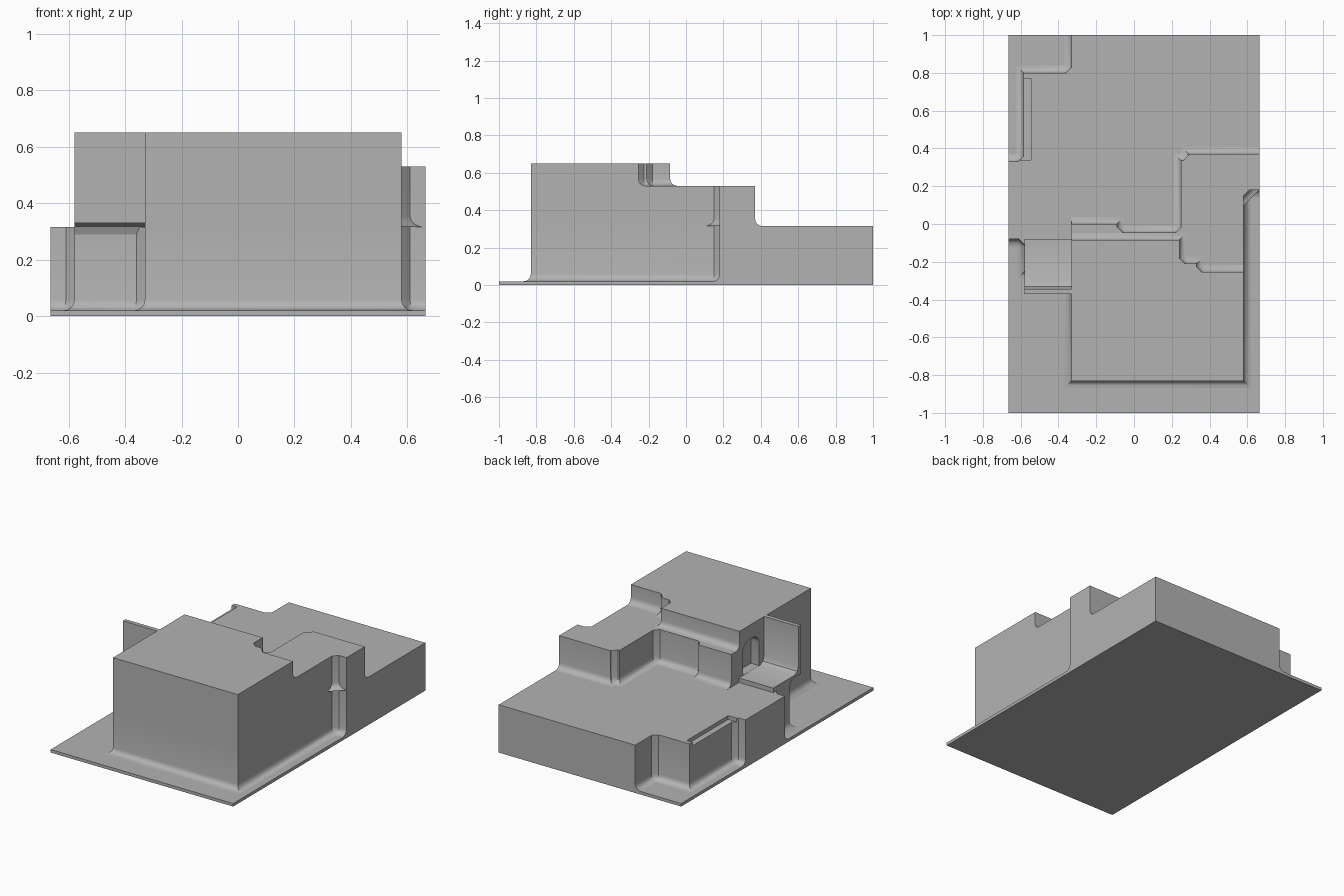
import bpy, bmesh, math
from mathutils import Vector

old = bpy.data.objects.get("Cube")
if old:
    bpy.data.objects.remove(old)

grey = bpy.data.materials.new("plain_grey")
grey.use_nodes = True
GREY = (0.45, 0.45, 0.45, 1)
grey.diffuse_color = GREY
grey.node_tree.nodes["Principled BSDF"].inputs["Base Color"].default_value = GREY

W, L = 0.665, 1.0            # half width and half length of the plate
R = 0.038                    # radius of the foot fillets
STEPS = 4


def finish(bm, name):
    bmesh.ops.recalc_face_normals(bm, faces=bm.faces)
    mesh = bpy.data.meshes.new(name)
    bm.to_mesh(mesh)
    bm.free()
    mesh.materials.append(grey)
    obj = bpy.data.objects.new(name, mesh)
    bpy.context.collection.objects.link(obj)
    return obj


def loft(name, rings):
    """Solid through a stack of equal-length point loops."""
    bm = bmesh.new()
    loops = [[bm.verts.new(p) for p in ring] for ring in rings]
    n = len(loops[0])
    for low, high in zip(loops, loops[1:]):
        for i in range(n):
            j = (i + 1) % n
            bm.faces.new((low[i], low[j], high[j], high[i]))
    bm.faces.new(loops[0][::-1])
    bm.faces.new(loops[-1])
    return finish(bm, name)


def prism_x(name, profile, x0, x1):
    """Extrude a y-z profile along x."""
    return loft(name, [[(x, y, z) for y, z in profile] for x in (x0, x1)])


def chamfer_inner(points, r=0.03):
    """Cut the inner corners of a counter-clockwise outline."""
    out = []
    for i, p in enumerate(points):
        a, b = points[i - 1], points[(i + 1) % len(points)]
        if (p - a).cross(b - p) < 0:
            out += [p + (a - p).normalized() * r, p + (b - p).normalized() * r]
        else:
            out.append(p)
    return out


def grow(points, d, flush):
    """Offset an outline outward, keeping edges on the flush lines."""
    lines = []
    for i, p in enumerate(points):
        q = points[(i + 1) % len(points)]
        t = (q - p).normalized()
        normal = Vector((t.y, -t.x))
        fixed = any(abs(p[k] - v) < 1e-4 and abs(q[k] - v) < 1e-4 for k, v in flush)
        lines.append((normal, normal.dot(p) + (0 if fixed else d)))
    out = []
    for i in range(len(points)):
        (n, a), (m, b) = lines[i - 1], lines[i]
        det = n.cross(m)
        out.append(Vector(((a * m.y - b * n.y) / det, (n.x * b - m.x * a) / det)))
    return out


def tier(name, outline, z0, z1, flush):
    """Straight-walled level with a rounded foot."""
    pts = chamfer_inner([Vector(p) for p in outline])
    flush = flush + [(0, W), (0, -W), (1, L), (1, -L)]
    rings = []
    for s in range(STEPS + 1):
        t = s / STEPS * math.pi / 2
        z = z0 + R * (1 - math.cos(t))
        rings.append([(p.x, p.y, z) for p in grow(pts, R * (1 - math.sin(t)), flush)])
    rings.append([(p.x, p.y, z1) for p in pts])
    return loft(name, rings)


def cut(obj, cutter):
    bpy.context.view_layer.objects.active = obj
    mod = obj.modifiers.new("cut", "BOOLEAN")
    mod.operation = "DIFFERENCE"
    mod.solver = "EXACT"
    mod.object = cutter
    bpy.ops.object.modifier_apply(modifier=mod.name)


# Ground plate
plate = prism_x("ground_plate", [(-L, 0), (L, 0), (L, 0.02), (-L, 0.02)], -W, W)

# Lower level with the corner notch
lower = tier("lower_level", [
    (W, L), (-0.33, L), (-0.33, 0.8), (-0.585, 0.8), (-0.585, 0.33), (-W, 0.33),
    (-W, -0.08), (-0.58, -0.08), (-0.58, -0.25), (-0.33, -0.25), (-0.33, -0.83),
    (0.58, -0.83), (0.58, 0.18), (W, 0.18)], 0.02, 0.315, [])

# Middle terrace
middle = tier("middle_terrace", [
    (W, 0.37), (0.29, 0.37), (0.29, 0.335), (0.25, 0.335), (0.25, -0.045),
    (-0.09, -0.045), (-0.09, 0), (-0.33, 0), (-0.33, -0.83),
    (0.58, -0.83), (0.58, 0.18), (W, 0.18)], 0.315, 0.53,
    [(0, 0.58), (0, -0.33), (1, -0.83), (1, 0.18)])

# Upper block
upper = tier("upper_block", [
    (0.58, -0.255), (0.33, -0.255), (0.33, -0.21), (0.24, -0.21), (0.24, -0.085),
    (-0.33, -0.085), (-0.33, -0.83), (0.58, -0.83)], 0.53, 0.65,
    [(0, 0.58), (0, -0.33), (1, -0.83)])

# Balcony floor with its thin, overhanging front wall
balcony = prism_x("balcony", [
    (-0.08, 0.3), (-0.08, 0.345), (-0.3, 0.345), (-0.33, 0.36), (-0.343, 0.39),
    (-0.343, 0.65), (-0.37, 0.65), (-0.37, 0.33), (-0.29, 0.33), (-0.262, 0.318),
    (-0.25, 0.29)], -0.58, -0.325)

# Arched niche beside the balcony
arch = [(-0.29, 0.346), (-0.12, 0.346)]
for k in range(9):
    a = math.pi * k / 8
    arch.append((-0.205 + 0.085 * math.cos(a), 0.5 + 0.06 * math.sin(a)))
niche = prism_x("niche_cutter", arch, -0.4, -0.27)
for part in (middle, upper):
    cut(part, niche)

# Narrow ledge along the notch wall
ledge = prism_x("ledge_cutter", [(0.34, 0.29), (0.77, 0.29), (0.77, 0.4), (0.34, 0.4)],
                -0.7, -0.545)
cut(lower, ledge)
for cutter in (niche, ledge):
    bpy.data.objects.remove(cutter)

# Smooth fillets, sharp edges
bpy.ops.object.select_all(action="DESELECT")
for part in (plate, lower, middle, upper, balcony):
    part.select_set(True)
bpy.context.view_layer.objects.active = lower
bpy.ops.object.shade_smooth_by_angle(angle=math.radians(35))
